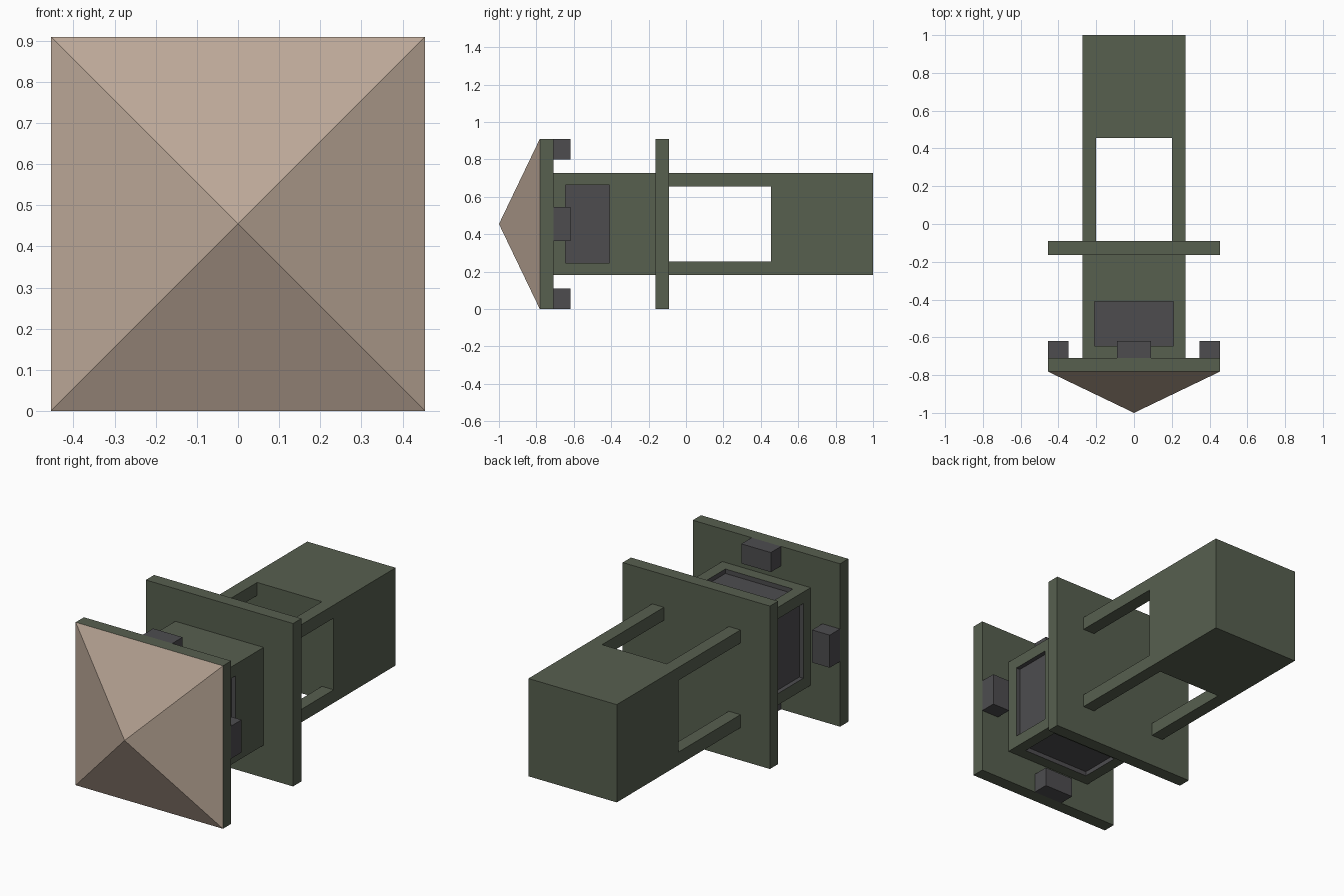
import bpy, bmesh, math
from mathutils import Matrix, Vector

if "Cube" in bpy.data.objects:
    bpy.data.objects.remove(bpy.data.objects["Cube"])

U = 2 / 11            # design unit: plates are 5 units wide, whole model 11 long
CZ = 2.5 * U          # height of the long axis
DEPTH = 0.025         # recess depth of the side panels


def material(name, rgb):
    m = bpy.data.materials.new(name)
    m.diffuse_color = (*rgb, 1)
    m.use_nodes = True
    m.node_tree.nodes["Principled BSDF"].inputs["Base Color"].default_value = m.diffuse_color
    return m


GREEN = material("dull_green", (0.095, 0.115, 0.078))
GREY = material("dark_grey", (0.075, 0.073, 0.078))
TAN = material("tan", (0.50, 0.39, 0.31))


def finish(name, bm, *mats):
    bmesh.ops.recalc_face_normals(bm, faces=bm.faces)
    me = bpy.data.meshes.new(name)
    bm.to_mesh(me)
    bm.free()
    for m in mats:
        me.materials.append(m)
    ob = bpy.data.objects.new(name, me)
    bpy.context.collection.objects.link(ob)
    return ob


def box_bm(x, y, z):
    """Box from (min, max) ranges; z is measured from the long axis."""
    bm = bmesh.new()
    size = Vector((x[1] - x[0], y[1] - y[0], z[1] - z[0]))
    mid = Vector((sum(x) / 2, sum(y) / 2, sum(z) / 2 + CZ))
    bmesh.ops.create_cube(bm, size=1, matrix=Matrix.Translation(mid) @ Matrix.Diagonal((*size, 1)))
    return bm


def box(name, x, y, z, mat):
    return finish(name, box_bm(x, y, z), mat)


def pm(v):
    return (-v, v)


# Positions along the length
FRONT = -1 + 1.2 * U
BLOCK = FRONT + 0.4 * U
MID = BLOCK + 3 * U
REAR = MID + 0.4 * U
SOLID = REAR + 3 * U

# Pyramid nose
bm = bmesh.new()
base = [bm.verts.new((sx * 2.5 * U, FRONT, CZ + sz * 2.5 * U))
        for sx, sz in ((-1, -1), (1, -1), (1, 1), (-1, 1))]
tip = bm.verts.new((0, -1, CZ))
bm.faces.new(base)
for i in range(4):
    bm.faces.new((base[i], base[(i + 1) % 4], tip))
finish("pyramid_nose", bm, TAN)

# Square plates
box("front_plate", pm(2.5 * U), (FRONT, BLOCK), pm(2.5 * U), GREEN)
box("middle_plate", pm(2.5 * U), (MID, REAR), pm(2.5 * U), GREEN)

# Front block with a recessed grey panel on each of its four sides
bm = box_bm(pm(1.5 * U), (BLOCK, MID), pm(1.5 * U))
bmesh.ops.bisect_plane(bm, geom=bm.verts[:] + bm.edges[:] + bm.faces[:],
                       plane_co=(0, BLOCK + 2 * U, 0), plane_no=(0, 1, 0))
bm.normal_update()
panels = [f for f in bm.faces if abs(f.normal.y) < 0.1
          and f.calc_center_median().y < BLOCK + 1.5 * U]
bmesh.ops.inset_individual(bm, faces=panels, thickness=0.5 * U)
out = bmesh.ops.extrude_discrete_faces(bm, faces=panels)
for f in out["faces"]:
    bmesh.ops.translate(bm, verts=f.verts, vec=-DEPTH * f.normal)
    f.material_index = 1
    for e in f.edges:
        for wall in e.link_faces:
            wall.material_index = 1
finish("front_block", bm, GREEN, GREY)

# Four small lugs on the back of the front plate
for i in range(4):
    ob = box(f"lug_{i + 1}", pm(0.5 * U), (BLOCK, BLOCK + 0.5 * U), (1.9 * U, 2.5 * U), GREY)
    axis = Matrix.Translation((0, 0, CZ))
    ob.data.transform(axis @ Matrix.Rotation(i * math.pi / 2, 4, 'Y') @ axis.inverted())

# Four corner bars and the solid rear block
for i, (sx, sz) in enumerate(((-1, -1), (1, -1), (1, 1), (-1, 1))):
    rx = sorted((sx * 1.1 * U, sx * 1.5 * U))
    rz = sorted((sz * 1.1 * U, sz * 1.5 * U))
    box(f"corner_bar_{i + 1}", rx, (REAR, SOLID), rz, GREEN)
box("rear_block", pm(1.5 * U), (SOLID, 1), pm(1.5 * U), GREEN)
